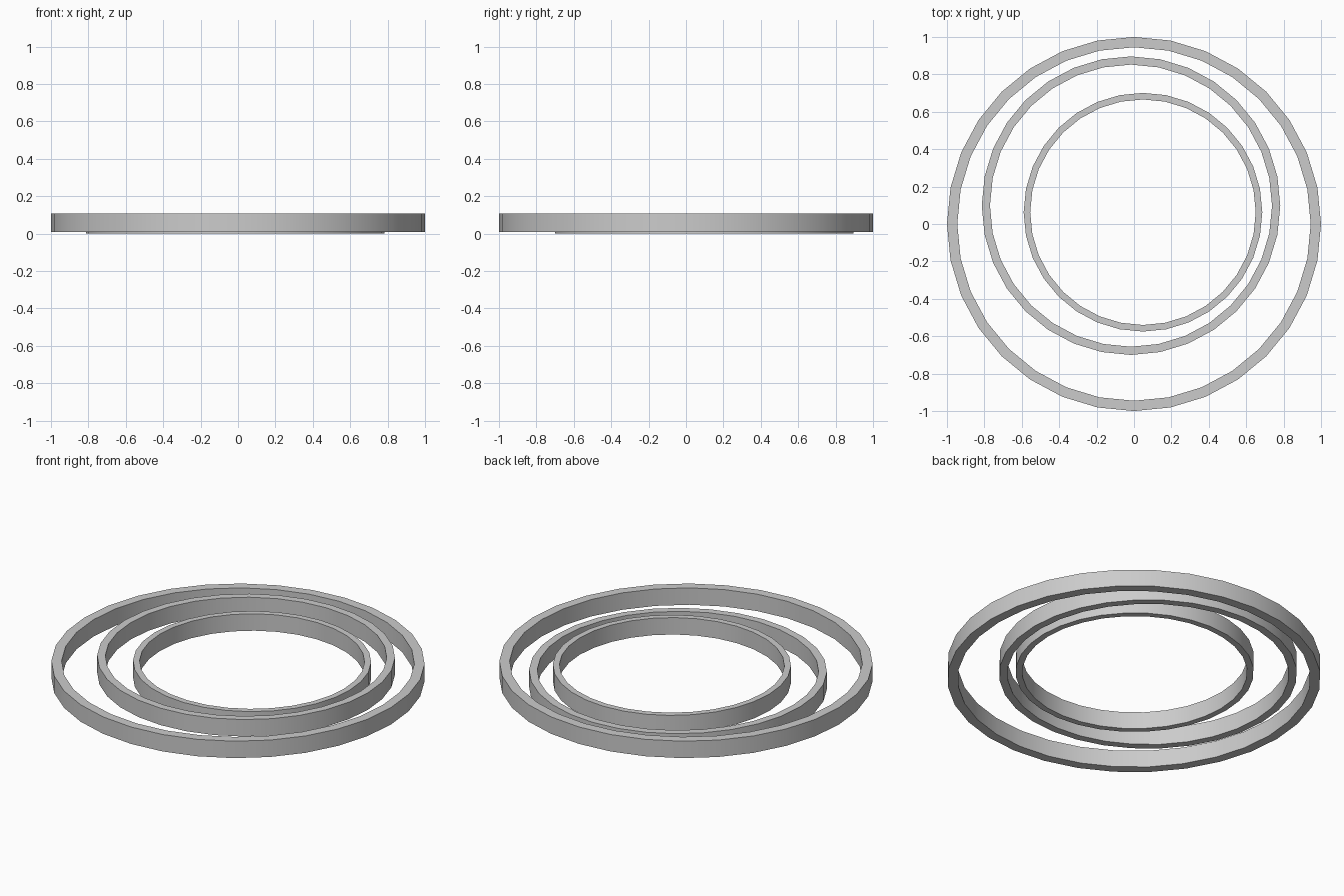
import bpy, bmesh, math

if "Cube" in bpy.data.objects:
    bpy.data.objects.remove(bpy.data.objects["Cube"])

SIDES = 32

def ring(name, cx, cy, z0, outer, height=0.1, ratio=0.945):
    """Flat-topped hoop with a rectangular cross-section."""
    bm = bmesh.new()
    inner = outer * ratio
    profile = [(outer, z0), (outer, z0 + height), (inner, z0 + height), (inner, z0)]
    loops = []
    for i in range(SIDES):
        a = 2 * math.pi * i / SIDES
        loops.append([bm.verts.new((cx + r * math.cos(a), cy + r * math.sin(a), z))
                      for r, z in profile])
    for i in range(SIDES):
        a, b = loops[i], loops[(i + 1) % SIDES]
        for j in range(4):
            k = (j + 1) % 4
            bm.faces.new((a[j], b[j], b[k], a[k]))
    bmesh.ops.recalc_face_normals(bm, faces=bm.faces)
    mesh = bpy.data.meshes.new(name)
    bm.to_mesh(mesh)
    bm.free()
    obj = bpy.data.objects.new(name, mesh)
    bpy.context.collection.objects.link(obj)
    # smooth round walls, sharp rims
    bpy.ops.object.select_all(action='DESELECT')
    obj.select_set(True)
    bpy.context.view_layer.objects.active = obj
    bpy.ops.object.shade_smooth_by_angle(angle=math.radians(30))

# Three loosely nested hoops
ring("outer_ring", 0.0, 0.0, 0.008, 1.0)
ring("middle_ring", -0.016, 0.098, 0.0, 0.798)
ring("inner_ring", 0.048, 0.063, 0.003, 0.638)
